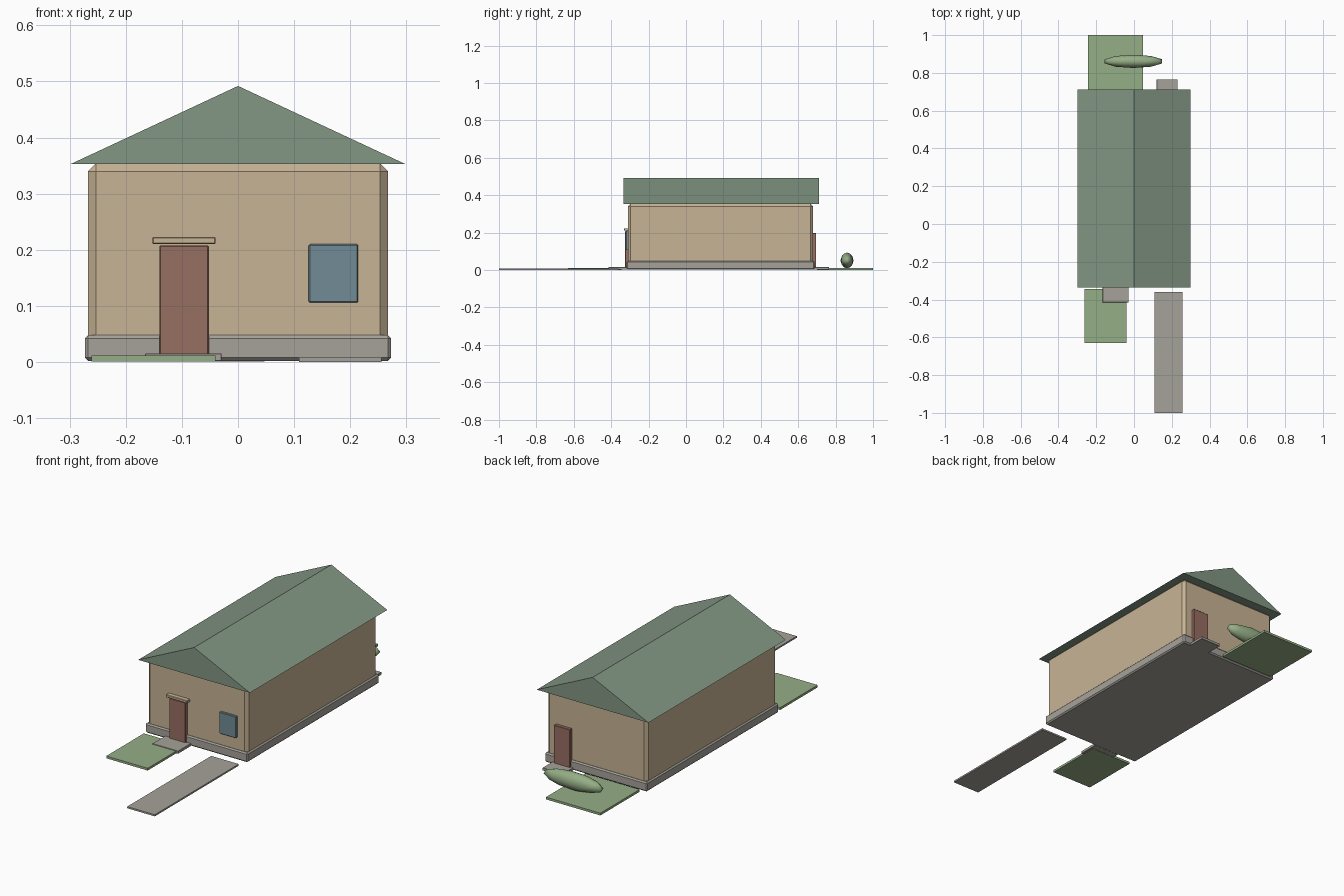
import bpy
import bmesh
from mathutils import Matrix, Vector

cube = bpy.data.objects.get("Cube")
if cube:
    bpy.data.objects.remove(cube, do_unlink=True)


def material(name, rgb):
    """Flat material from an sRGB colour, stored as linear values."""
    color = [(c / 255) ** 2.2 for c in rgb] + [1]
    mat = bpy.data.materials.new(name)
    mat.use_nodes = True
    mat.diffuse_color = color
    bsdf = mat.node_tree.nodes["Principled BSDF"]
    bsdf.inputs["Base Color"].default_value = color
    bsdf.inputs["Roughness"].default_value = 0.9
    return mat


tan = material("tan wall", (198, 178, 147))
green_roof = material("sage roof", (129, 149, 130))
stone = material("grey stone", (165, 161, 153))
grass = material("grass green", (148, 173, 133))
wood = material("red brown wood", (150, 110, 98))
glass = material("blue grey glass", (113, 138, 148))


def add_object(name, bm, mat):
    mesh = bpy.data.meshes.new(name)
    bm.to_mesh(mesh)
    bm.free()
    mesh.materials.append(mat)
    obj = bpy.data.objects.new(name, mesh)
    bpy.context.collection.objects.link(obj)
    return obj


def box(name, mat, x, y, z, bevel=0.0):
    """Box given by its (low, high) extent on each axis."""
    lows, highs = map(Vector, zip(x, y, z))
    bm = bmesh.new()
    bmesh.ops.create_cube(bm, size=1, matrix=Matrix.Translation((lows + highs) / 2)
                          @ Matrix.Diagonal((*(highs - lows), 1)))
    obj = add_object(name, bm, mat)
    if bevel:
        mod = obj.modifiers.new("Bevel", "BEVEL")
        mod.width = bevel
        mod.segments = 1
    return obj


# House body
box("foundation", stone, (-0.273, 0.273), (-0.318, 0.688), (0.002, 0.048), 0.006)
box("walls", tan, (-0.267, 0.267), (-0.31, 0.68), (0.03, 0.354), 0.014)

# Gable roof: triangle extruded along the house
bm = bmesh.new()
gable = [bm.verts.new(p) for p in
         ((-0.298, -0.335, 0.353), (0.298, -0.335, 0.353), (0, -0.335, 0.492))]
face = bm.faces.new(gable)
extruded = bmesh.ops.extrude_face_region(bm, geom=[face])["geom"]
bmesh.ops.translate(bm, vec=(0, 1.047, 0),
                    verts=[g for g in extruded if isinstance(g, bmesh.types.BMVert)])
bmesh.ops.recalc_face_normals(bm, faces=bm.faces)
add_object("gable_roof", bm, green_roof)

# Doors, lintel and window
box("front_door", wood, (-0.14, -0.052), (-0.326, -0.3), (0.012, 0.208), 0.002)
box("front_lintel", tan, (-0.153, -0.04), (-0.332, -0.3), (0.21, 0.223), 0.002)
box("front_window", glass, (0.126, 0.214), (-0.322, -0.3), (0.106, 0.21), 0.002)
box("back_door", wood, (0.132, 0.218), (0.67, 0.696), (0.012, 0.198), 0.002)

# Steps, path and lawns
box("front_step", stone, (-0.166, -0.029), (-0.415, -0.312), (0.002, 0.015), 0.001)
box("back_step", stone, (0.12, 0.23), (0.68, 0.765), (0.002, 0.015), 0.001)
box("garden_path", stone, (0.109, 0.256), (-1, -0.36), (0, 0.008))
box("front_lawn", grass, (-0.261, -0.04), (-0.631, -0.345), (0.001, 0.012))
box("back_lawn", grass, (-0.243, 0.047), (0.70, 1), (0.001, 0.012))

# Long low shrub
bm = bmesh.new()
bmesh.ops.create_icosphere(bm, subdivisions=2, radius=1,
                           matrix=Matrix.Translation((-0.003, 0.861, 0.051))
                           @ Matrix.Diagonal((0.16, 0.035, 0.042, 1)))
for f in bm.faces:
    f.smooth = True
add_object("shrub", bm, grass)
